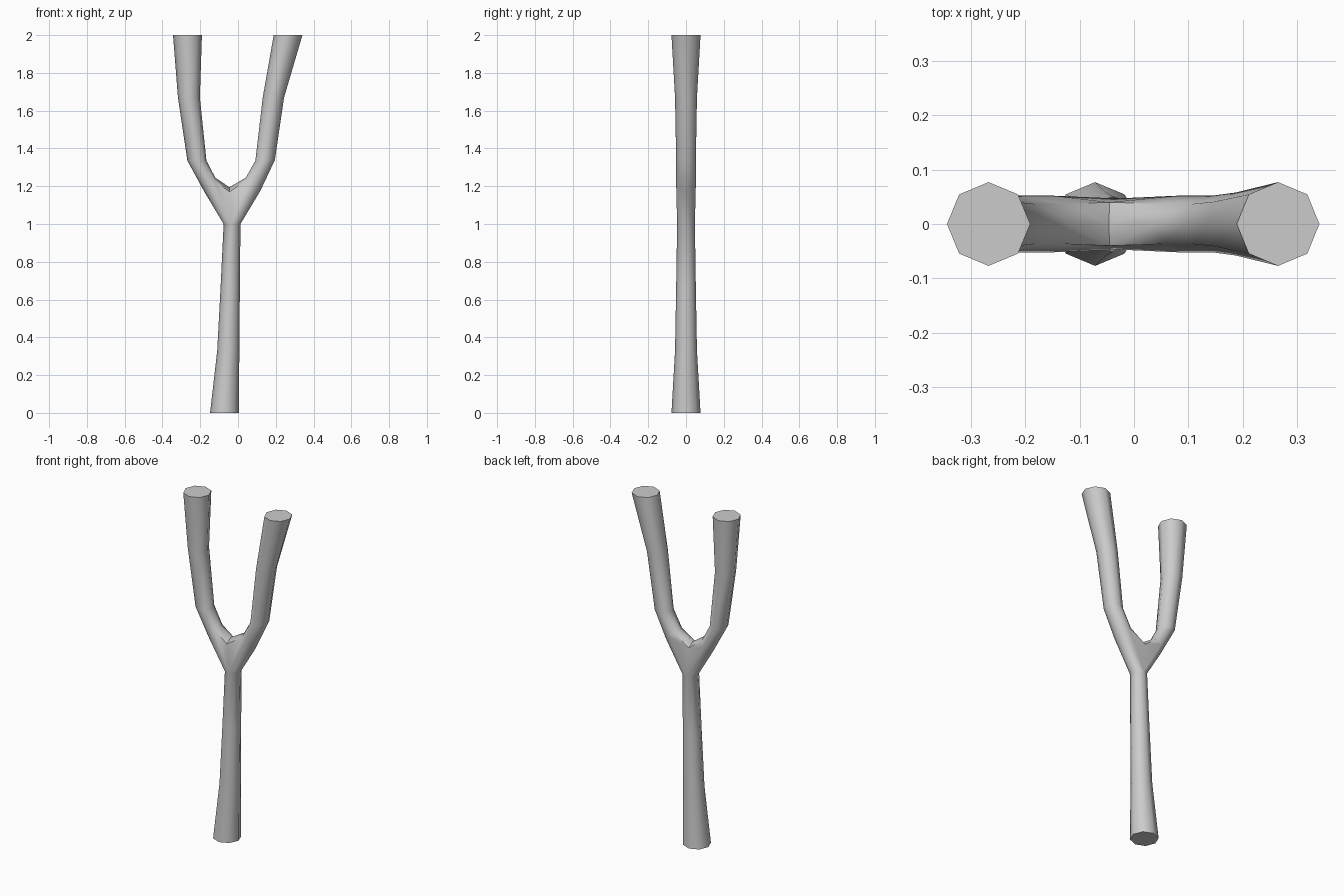
import bpy, bmesh, math
from mathutils import Vector

if "Cube" in bpy.data.objects:
    bpy.data.objects.remove(bpy.data.objects["Cube"])

bm = bmesh.new()


def ring(outer, inner, ry):
    """Eight-sided cross-section from its outer and inner (x, z) profile points."""
    o, i = Vector((outer[0], 0, outer[1])), Vector((inner[0], 0, inner[1]))
    mid, half = (o + i) / 2, (o - i) / 2
    return [bm.verts.new(mid + half * math.cos(k * math.pi / 4)
                         - Vector((0, ry * math.sin(k * math.pi / 4), 0)))
            for k in range(8)]


def skin(loops):
    for a, b in zip(loops, loops[1:]):
        for k in range(8):
            n = (k + 1) % 8
            bm.faces.new((a[k], a[n], b[n], b[k]))


# Handle
handle = [ring(*r) for r in [
    ((-0.148, 0), (0.005, 0), 0.077),
    ((-0.110, 0.33), (0.007, 0.33), 0.058),
    ((-0.092, 0.67), (0.010, 0.67), 0.052),
    ((-0.076, 1.0), (0.013, 1.0), 0.047)]]
skin(handle)
bm.faces.new(handle[0])

# Crotch seam shared by both arms
seam = [bm.verts.new(p) for p in
        [(-0.045, -0.04, 1.17), (-0.046, 0, 1.195), (-0.045, 0.04, 1.17)]]
t = handle[-1]

# Left and right arms
left = [t[:3] + seam + t[6:]] + [ring(*r) for r in [
    ((-0.175, 1.165), (-0.120, 1.245), 0.052),
    ((-0.268, 1.335), (-0.167, 1.335), 0.052),
    ((-0.318, 1.67), (-0.202, 1.67), 0.058),
    ((-0.344, 2.0), (-0.191, 2.0), 0.077)]]
right = [[t[4], t[3], t[2]] + seam + [t[6], t[5]]] + [ring(*r) for r in [
    ((0.118, 1.175), (0.041, 1.245), 0.052),
    ((0.195, 1.338), (0.092, 1.335), 0.052),
    ((0.244, 1.67), (0.131, 1.67), 0.058),
    ((0.341, 2.0), (0.189, 2.0), 0.077)]]
for arm in (left, right):
    skin(arm)
    bm.faces.new(arm[-1])

bmesh.ops.recalc_face_normals(bm, faces=bm.faces)
mesh = bpy.data.meshes.new("forked_stick")
bm.to_mesh(mesh)
bm.free()
stick = bpy.data.objects.new("forked_stick", mesh)
bpy.context.collection.objects.link(stick)

# Smooth bark, crisp cut ends
bpy.context.view_layer.objects.active = stick
stick.select_set(True)
bpy.ops.object.shade_smooth_by_angle(angle=math.radians(55))
